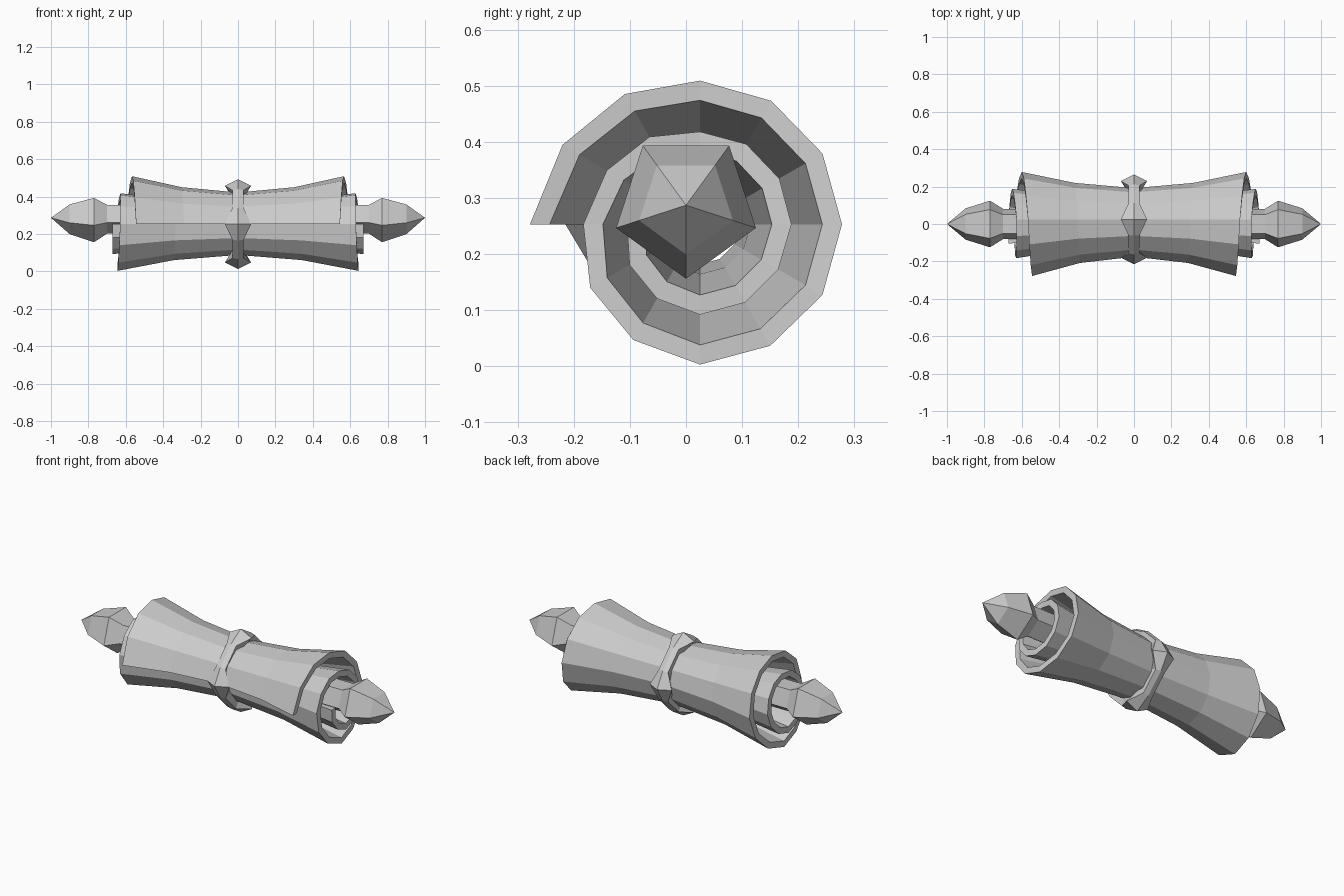
import bpy, bmesh, math

if "Cube" in bpy.data.objects:
    bpy.data.objects.remove(bpy.data.objects["Cube"])


def make_object(name, build):
    bm = bmesh.new()
    build(bm)
    bmesh.ops.recalc_face_normals(bm, faces=bm.faces)
    mesh = bpy.data.meshes.new(name)
    bm.to_mesh(mesh)
    bm.free()
    ob = bpy.data.objects.new(name, mesh)
    bpy.context.collection.objects.link(ob)
    return ob


def bridge(bm, a, b):
    n = len(a)
    for i in range(n):
        j = (i + 1) % n
        bm.faces.new((a[i], a[j], b[j], b[i]))


CY, CZ = 0.025, 0.253   # centre of the roll

# Rolled sheet: two-turn spiral, flared ends and a pinched waist
RADII = [.303, .283, .268, .256, .254, .252, .253, .252, .25, .25, .238, .226,
         .208, .192, .18, .165, .165, .163, .163, .161, .161, .161, .153, .145, .13]
HALF = [.545, .567, .60, .645, .63, .628, .652, .672, .672]  # half length per quarter turn
COLUMNS = [(-1, 1), (-.53, .77), (0, .66), (.53, .77), (1, 1)]
THICK = 0.035


def sheet(bm):
    loops = []
    for k, r in enumerate(RADII):
        a = math.pi - k * math.pi / 6
        q, f = divmod(k, 3)
        half = HALF[q] if f == 0 else HALF[q] + (HALF[q + 1] - HALF[q]) * f / 3

        def point(col, inset):
            u, s = col
            rr = r * s - inset
            return bm.verts.new((u * half, CY + rr * math.cos(a), CZ + rr * math.sin(a)))

        loops.append([point(c, 0) for c in COLUMNS] +
                     [point(c, THICK) for c in reversed(COLUMNS)])
    for a, b in zip(loops, loops[1:]):
        bridge(bm, a, b)
    n = len(COLUMNS)
    for lp in (loops[0], loops[-1]):
        for i in range(n - 1):
            bm.faces.new((lp[i], lp[i + 1], lp[2 * n - 2 - i], lp[2 * n - 1 - i]))


make_object("rolled_sheet", sheet)

# Five-sided rod with pointed finials at both ends
HALF_ROD = [(.70, .085), (.77, .131), (.90, .088)]


def rod(bm):
    profile = [(-x, r) for x, r in reversed(HALF_ROD)] + HALF_ROD
    rings = []
    for x, r in profile:
        rings.append([bm.verts.new((x, r * math.sin(t), .287 - r * math.cos(t)))
                      for t in (i * math.tau / 5 for i in range(5))])
    for a, b in zip(rings, rings[1:]):
        bridge(bm, a, b)
    for ring, x in ((rings[0], -1), (rings[-1], 1)):
        tip = bm.verts.new((x, 0, .287))
        for i in range(5):
            bm.faces.new((ring[i], ring[(i + 1) % 5], tip))


make_object("rod_with_finials", rod)


# Clasp ring: narrow band swelling into four pointed studs
def clasp(bm):
    loops = []
    for quarter in range(4):
        for offset, hw, outer, peak in ((0, .07, .205, .24), (25, .03, .2, .207),
                                        (65, .03, .2, .207)):
            a = math.radians(quarter * 90 + offset)
            section = [(-.03, .155), (-hw, outer), (0, peak), (hw, outer), (.03, .155)]
            loops.append([bm.verts.new((x, CY + r * math.cos(a), CZ + r * math.sin(a)))
                          for x, r in section])
    for i, lp in enumerate(loops):
        bridge(bm, lp, loops[(i + 1) % len(loops)])


make_object("clasp_ring", clasp)
